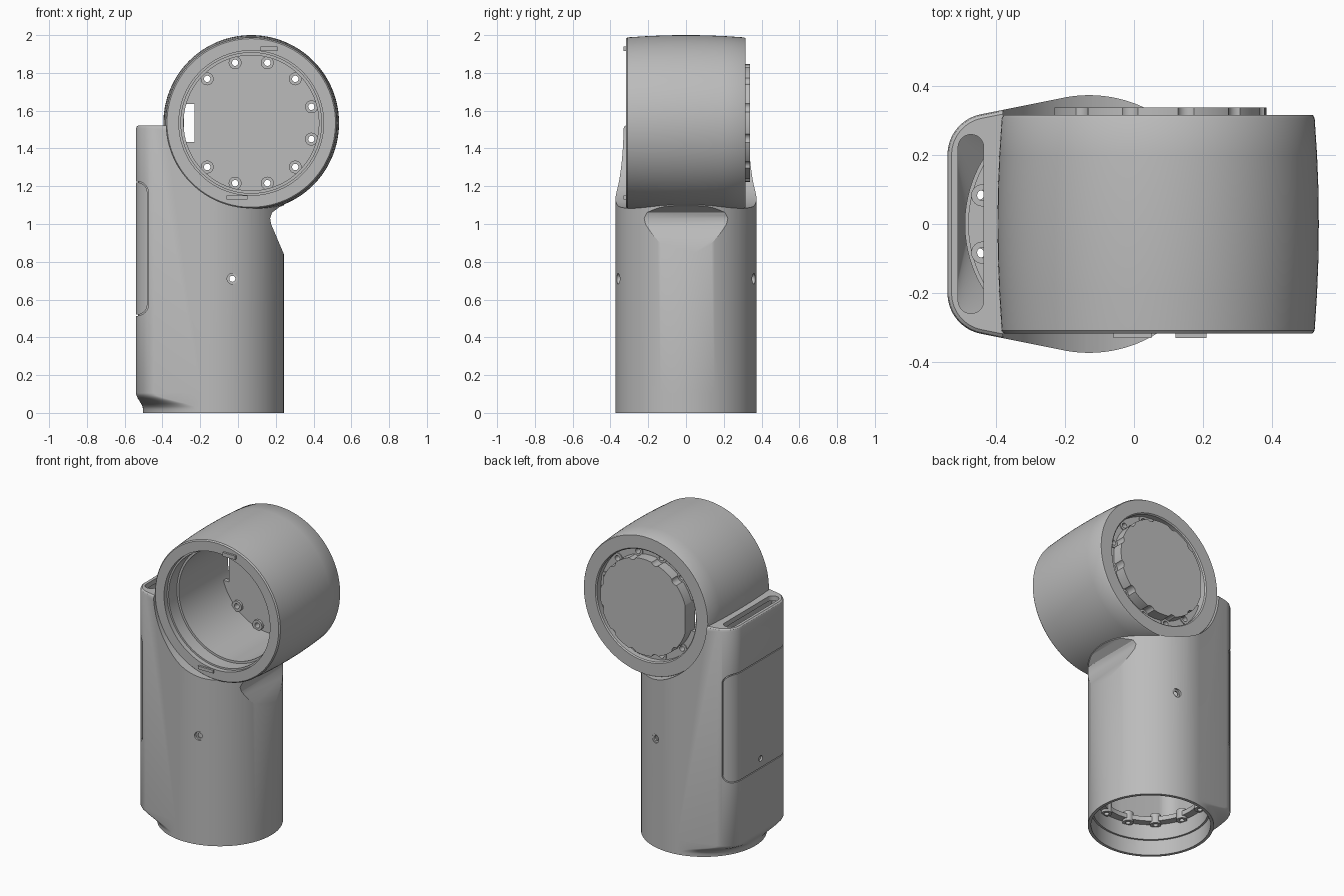
import bpy, bmesh
from math import cos, sin, pi, radians

if "Cube" in bpy.data.objects:
    bpy.data.objects.remove(bpy.data.objects["Cube"])

GREY = (0.5, 0.5, 0.5, 1)
metal = bpy.data.materials.new("plain grey")
metal.use_nodes = True
metal.diffuse_color = GREY
metal.node_tree.nodes["Principled BSDF"].inputs["Base Color"].default_value = GREY

TUBE = (-0.13, 0)       # upright tube axis in x, y
HEAD = (0.07, 1.535)    # head barrel axis in x, z
N = 128


def place(axis, u, v, w):
    return {"x": (w, u, v), "y": (u, w, v), "z": (u, v, w)}[axis]


def loft(name, rings, loop=False):
    """Skin a row of point rings; cap the ends, or close the row on itself."""
    bm = bmesh.new()
    rows = [[bm.verts.new(p) for p in ring] for ring in rings]
    n = len(rows[0])
    pairs = list(zip(rows, rows[1:])) + ([(rows[-1], rows[0])] if loop else [])
    for a, b in pairs:
        for i in range(n):
            j = (i + 1) % n
            bm.faces.new((a[i], a[j], b[j], b[i]))
    if not loop:
        bm.faces.new(rows[0])
        bm.faces.new(rows[-1])
    bmesh.ops.recalc_face_normals(bm, faces=bm.faces)
    mesh = bpy.data.meshes.new(name)
    bm.to_mesh(mesh)
    bm.free()
    mesh.materials.append(metal)
    ob = bpy.data.objects.new(name, mesh)
    bpy.context.collection.objects.link(ob)
    return ob


def prism(name, points, axis, a, b):
    return loft(name, [[place(axis, u, v, w) for u, v in points] for w in (a, b)])


def turn(name, profile, centre, axis, loop=True, n=N):
    """Revolve (radius, height) pairs around an axis."""
    return loft(name, [[place(axis, centre[0] + r * cos(2 * pi * i / n),
                              centre[1] + r * sin(2 * pi * i / n), w)
                        for i in range(n)] for r, w in profile], loop)


def rod(name, centre, axis, r, a, b, n=24):
    return turn(name, [(r, a), (r, b)], centre, axis, False, n)


def hull(circles, n=N):
    """Outline wrapped tightly around circles (u, v, radius)."""
    pts = []
    for i in range(n):
        c, s = cos(2 * pi * (i + 0.5) / n), sin(2 * pi * (i + 0.5) / n)
        u, v, r = max(circles, key=lambda k: k[0] * c + k[1] * s + k[2])
        pts.append((u + r * c, v + r * s))
    return pts


def box(name, x, y, z):
    return prism(name, [(x[0], z[0]), (x[1], z[0]), (x[1], z[1]), (x[0], z[1])], "y", *y)


def boolean(ob, cutters, op="DIFFERENCE"):
    for cutter in cutters:
        cutter.hide_render = True
        mod = ob.modifiers.new("cut", "BOOLEAN")
        mod.operation, mod.solver, mod.object = op, "EXACT", cutter
        bpy.context.view_layer.update()
        graph = bpy.context.evaluated_depsgraph_get()
        mesh = bpy.data.meshes.new_from_object(ob.evaluated_get(graph))
        ob.modifiers.clear()
        ob.data = mesh
        bpy.data.objects.remove(cutter)
    return ob


def section(R, r, k, z):
    """Round tube section, blended by k into the one with the cable duct."""
    plain = hull([(*TUBE, R)])
    duct = hull([(*TUBE, R), (-0.42, 0.2, r), (-0.42, -0.2, r)])
    return [(a[0] + (b[0] - a[0]) * k, a[1] + (b[1] - a[1]) * k, z)
            for a, b in zip(plain, duct)]


# Upright housing with cable duct, fading to a round foot
rings = [section(0.373, 0.12, 0, 0)]
for i in range(7):
    t = i / 6
    rings.append(section(0.373, 0.12, t * t * (3 - 2 * t), 0.02 + 0.085 * t))
rings += [section(0.373, 0.12, 1, 1.505), section(0.369, 0.116, 1, 1.516),
          section(0.361, 0.108, 1, 1.522)]
housing = loft("housing", rings)

# Hollow inside, keeping a wall below the head and behind the chamfer
hollow = loft("hollow", [section(0.354, 0.1, 0, -0.05), section(0.354, 0.1, 0, 0.12),
                         section(0.354, 0.1, 1, 0.2), section(0.354, 0.1, 1, 1.49)])
chamfer = [(0.3, 0.7), (0.245, 0.835), (0.175, 1.0), (0.17, 1.03),
           (0.18, 1.06), (0.22, 1.09), (0.5, 1.2)]
boolean(hollow, [rod("keep_head", HEAD, "y", 0.485, -1, 1, N),
                 prism("keep_chamfer", [(x - 0.02, z) for x, z in chamfer], "y", -1, 1)])

# Groove around the removable duct cover
def cover(r):
    return hull([(x, z, r) for x in (-0.535, -0.8) for z in (0.575, 1.165)])

groove = prism("groove", cover(0.061), "y", -0.6, 0.6)
boolean(groove, [prism("groove_core", cover(0.055), "y", -0.7, 0.7),
                 loft("groove_floor", [section(0.363, 0.11, 1, z) for z in (0.3, 1.4)])])

boolean(housing, [
    hollow,
    prism("chamfer", chamfer, "y", -1, 1),
    rod("head_space", HEAD, "y", 0.45, -1, 1, N),
    prism("duct_slot", hull([(-0.472, y, 0.037) for y in (-0.222, 0.222)], 48), "z", 1.4, 1.6),
    groove,
    rod("cross_hole", (-0.03, 0.71), "y", 0.016, -0.6, 0.6),
    rod("front_counterbore", (-0.03, 0.71), "y", 0.028, -0.6, -0.35),
    rod("back_counterbore", (-0.03, 0.71), "y", 0.028, 0.35, 0.6),
    rod("cover_screw_hole", (0, 0.58), "x", 0.018, -0.6, -0.528)])

# Head barrel with a stepped bore
barrel = turn("head_barrel", [
    (0.383, -0.317), (0.446, -0.317), (0.453, -0.309), (0.460, -0.2), (0.464, -0.1),
    (0.465, 0), (0.464, 0.1), (0.460, 0.2), (0.453, 0.307), (0.448, 0.315),
    (0.365, 0.315), (0.358, 0.308), (0.358, -0.2), (0.372, -0.2),
    (0.372, -0.285), (0.383, -0.285)], HEAD, "y")
tabs = [box("lower_rim_tab", (-0.06, 0.05), (-0.33, -0.3), (1.13, 1.15)),
        box("upper_rim_tab", (0.12, 0.21), (-0.33, -0.3), (1.915, 1.94))]


def bolt_spots(centre, angles):
    return [(centre[0] + 0.33 * cos(radians(a)), centre[1] + 0.33 * sin(radians(a)))
            for a in angles]


# Closed end of the head: flange, bolt bosses and a notched disc
spots = bolt_spots(HEAD, [a for a in range(15, 360, 30) if a not in (165, 195)])
window = ((-0.286, -0.23), (0, 0.6), (1.435, 1.635))
flange = turn("head_flange", [(0.28, 0.24), (0.365, 0.24), (0.365, 0.27), (0.28, 0.27)],
              HEAD, "y")
disc = rod("head_disc", HEAD, "y", 0.313, 0.235, 0.338, N)
boolean(disc, [rod("notch", p, "y", 0.03, 0.268, 0.5) for p in spots])
boolean(disc, [rod("hole", p, "y", 0.017, 0.1, 0.5) for p in spots])
boolean(flange, [rod("hole", p, "y", 0.017, 0.1, 0.5) for p in spots])
for part in (disc, flange):
    boolean(part, [box("window", *window)])
bosses = [turn("head_boss", [(0.017, 0.22), (0.034, 0.22), (0.034, 0.275), (0.017, 0.275)],
               p, "y", n=24) for p in spots]

# Open foot: sleeve step, flange and bolt bosses
foot_spots = bolt_spots(TUBE, range(15, 360, 30))
sleeve = turn("foot_sleeve", [(0.342, 0.1), (0.36, 0.1), (0.36, 0.2), (0.342, 0.2)], TUBE, "z")
foot_flange = turn("foot_flange", [(0.295, 0.2), (0.35, 0.2), (0.35, 0.23), (0.295, 0.23)],
                   TUBE, "z")
boolean(foot_flange, [rod("hole", p, "z", 0.015, 0.1, 0.4) for p in foot_spots])
bosses += [turn("foot_boss", [(0.015, 0.185), (0.032, 0.185), (0.032, 0.25), (0.015, 0.25)],
                (p[0] * 0.97 - 0.0039, p[1] * 0.97), "z", n=24) for p in foot_spots]

# Smooth curved surfaces, keep machined edges crisp
bpy.ops.object.select_all(action="DESELECT")
parts = [housing, barrel, flange, disc, sleeve, foot_flange] + bosses
for ob in parts:
    ob.select_set(True)
bpy.context.view_layer.objects.active = housing
bpy.ops.object.shade_smooth_by_angle(angle=radians(30))
